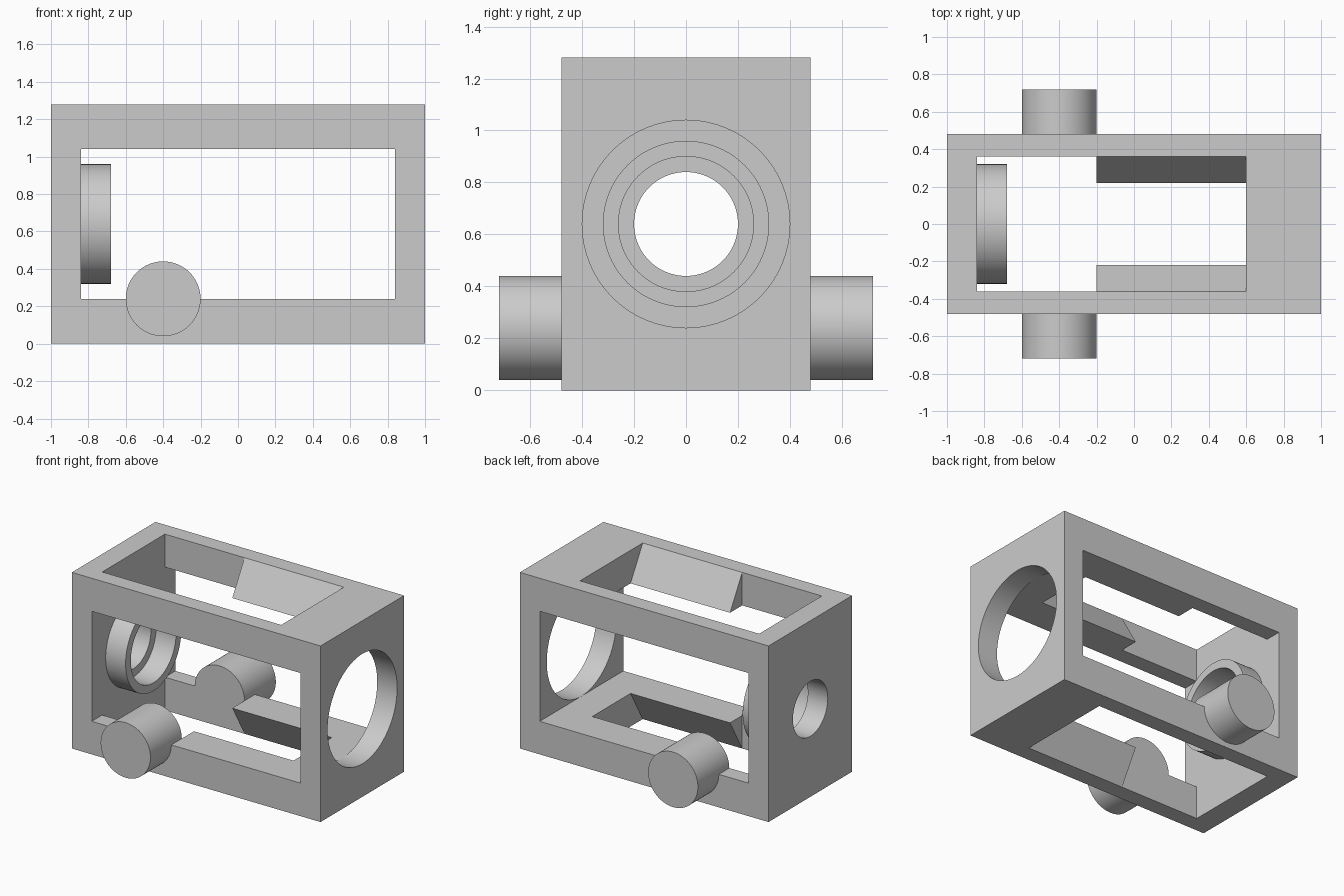
import bpy
import math
from mathutils import Matrix

cube = bpy.data.objects.get("Cube")
if cube:
    bpy.data.objects.remove(cube, do_unlink=True)

grey = bpy.data.materials.new("plain grey")
grey.use_nodes = True
grey.diffuse_color = (0.6, 0.6, 0.6, 1)
grey.node_tree.nodes["Principled BSDF"].inputs["Base Color"].default_value = (0.6, 0.6, 0.6, 1)

MID = 0.64  # height of the bore axis


def prism_x(name, outline, x0, x1):
    """Extrude a closed (y, z) outline along x."""
    n = len(outline)
    verts = [(x, y, z) for x in (x0, x1) for y, z in outline]
    faces = [tuple(range(n))[::-1], tuple(range(n, 2 * n))]
    faces += [(i, (i + 1) % n, n + (i + 1) % n, n + i) for i in range(n)]
    mesh = bpy.data.meshes.new(name)
    mesh.from_pydata(verts, [], faces)
    mesh.materials.append(grey)
    obj = bpy.data.objects.new(name, mesh)
    bpy.context.collection.objects.link(obj)
    return obj


def box(name, x, y, z):
    return prism_x(name, [(y[0], z[0]), (y[1], z[0]), (y[1], z[1]), (y[0], z[1])], *x)


def rod(name, radius, x0, x1, z=MID, sides=96):
    angles = [2 * math.pi * i / sides for i in range(sides)]
    return prism_x(name, [(radius * math.cos(a), z + radius * math.sin(a)) for a in angles], x0, x1)


def combine(target, tool, operation):
    """Apply a boolean and discard the tool."""
    mod = target.modifiers.new(operation, "BOOLEAN")
    mod.operation, mod.solver, mod.object = operation, "EXACT", tool
    bpy.context.view_layer.objects.active = target
    bpy.ops.object.modifier_apply(modifier=mod.name)
    bpy.data.objects.remove(tool, do_unlink=True)


# Block with an open window through both sides
frame = box("bearing_frame", (-1, 1), (-0.48, 0.48), (0, 1.28))
combine(frame, box("side_window", (-0.84, 0.84), (-1, 1), (0.24, 1.04)), "DIFFERENCE")

# Vertical opening: straight at one end, narrowed by sloped lips at the other
combine(frame, box("straight_opening", (-0.84, -0.2), (-0.36, 0.36), (-0.1, 1.4)), "DIFFERENCE")
half = [(0.36, -0.1), (0.36, 0), (0.22, 0.24), (0.22, 1.04), (0.36, 1.28), (0.36, 1.4)]
lips = half + [(-y, z) for y, z in reversed(half)]
combine(frame, prism_x("lipped_opening", lips, -0.3, 0.6), "DIFFERENCE")

# Large bore in one end wall, small bore in the other
combine(frame, rod("large_bore", 0.3995, 0.8, 1.1), "DIFFERENCE")
combine(frame, rod("small_bore", 0.2, -1.1, -0.8), "DIFFERENCE")

# Collar standing on the inside of the small-bore wall
collar = rod("collar", 0.32, -0.88, -0.68)
combine(collar, rod("collar_bore", 0.26, -0.95, -0.6), "DIFFERENCE")
combine(frame, collar, "UNION")

# Round pivots on both sides
for side in (-1, 1):
    pivot = rod("pivot", 0.2, 0.36, 0.72, z=0.24)
    pivot.data.transform(Matrix.Translation((-0.4, 0, 0)) @ Matrix.Rotation(side * math.pi / 2, 4, "Z"))
    combine(frame, pivot, "UNION")

bpy.ops.object.select_all(action="DESELECT")
frame.select_set(True)
bpy.context.view_layer.objects.active = frame
bpy.ops.object.shade_smooth_by_angle(angle=math.radians(25))
